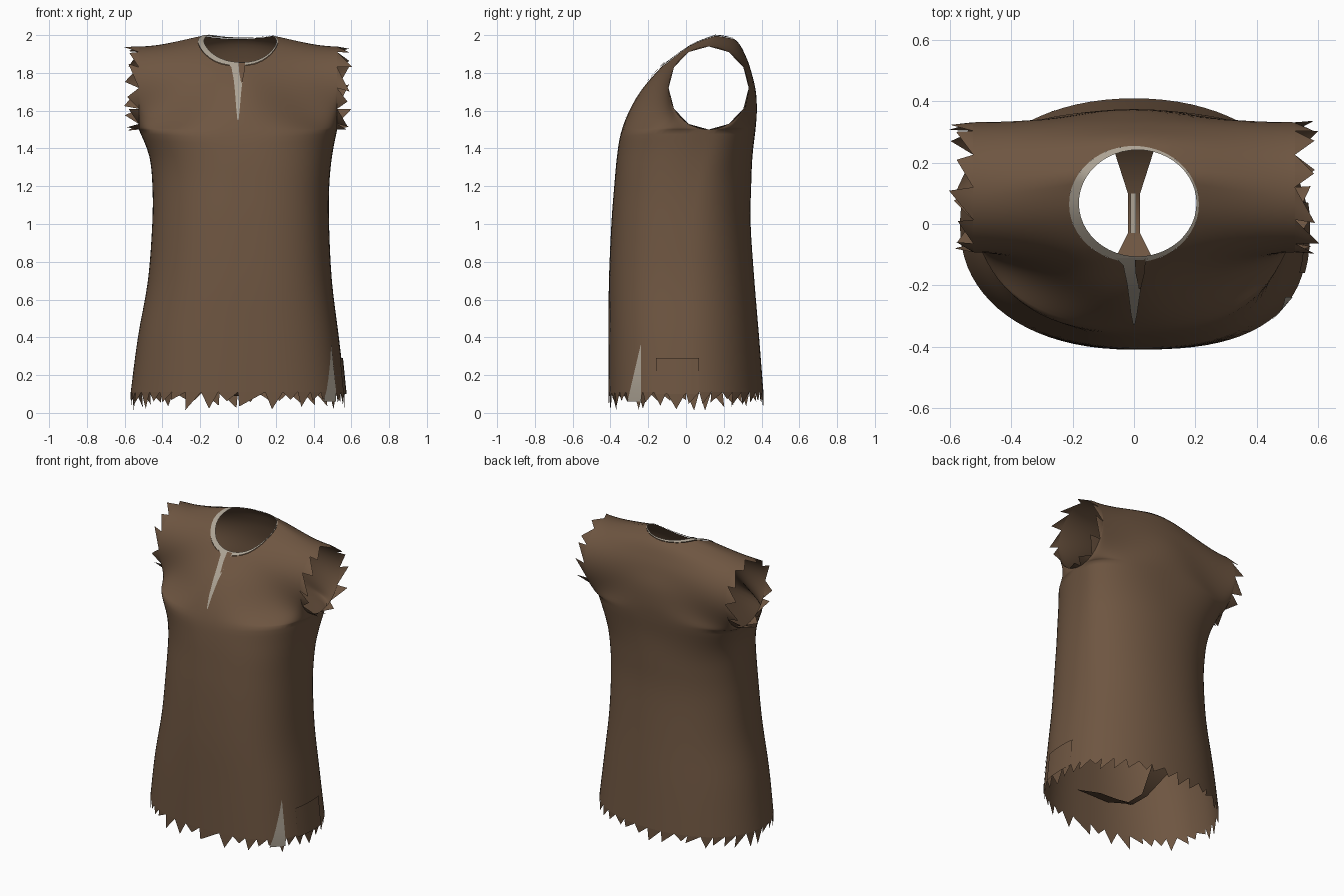
import bpy, bmesh, math, random
from mathutils import Vector
from mathutils.bvhtree import BVHTree

if "Cube" in bpy.data.objects:
    bpy.data.objects.remove(bpy.data.objects["Cube"])

random.seed(4)


def material(name, rgb):
    m = bpy.data.materials.new(name)
    m.diffuse_color = (*rgb, 1)
    m.use_nodes = True
    m.node_tree.nodes["Principled BSDF"].inputs["Base Color"].default_value = m.diffuse_color
    return m


BROWN = material("brown cloth", (0.156, 0.092, 0.053))
LIGHT = material("pale lining", (0.42, 0.37, 0.30))


def make_object(name, bm, mat):
    me = bpy.data.meshes.new(name)
    bm.to_mesh(me)
    bm.free()
    me.materials.append(mat)
    me.shade_smooth()
    ob = bpy.data.objects.new(name, me)
    bpy.context.collection.objects.link(ob)
    return ob


def spline(keys, t):
    """Smooth curve through equally spaced keys."""
    n = len(keys) - 1
    i = min(int(t), n - 1)
    f = t - i
    a, b, c, d = (Vector(keys[max(0, min(n, i + j))]) for j in (-1, 0, 1, 2))
    return 0.5 * (2 * b + (c - a) * f + (2 * a - 5 * b + 4 * c - d) * f * f
                  + (3 * b - a - 3 * c + d) * f ** 3)


def smooth01(x):
    x = max(0, min(1, x))
    return x * x * (3 - 2 * x)


# Side seam (x, y, z, sideways shift) up to the armpit; centre lines (y, z) up to the neck
SEAM = [(.568, 0, .11, 0), (.532, 0, .4, .002), (.487, .01, .7, .01), (.468, .03, 1.0, .014),
        (.468, .06, 1.2, .015), (.484, .09, 1.36, .014), (.525, .12, 1.5, 0)]
FRONT = [(-.41, .11), (-.41, .4), (-.408, .7), (-.395, 1.0), (-.38, 1.2), (-.365, 1.36),
         (-.345, 1.48), (-.30, 1.6), (-.235, 1.71), (-.15, 1.81), (-.06, 1.9), (.05, 1.975), (.17, 2.02)]
BACK = [(.41, .11), (.387, .4), (.362, .7), (.342, 1.0), (.345, 1.2), (.352, 1.36),
        (.368, 1.5), (.375, 1.6), (.37, 1.7), (.35, 1.79), (.32, 1.88), (.268, 1.97), (.17, 2.02)]
COLS, SUB = 20, 4
ROWS = (len(FRONT) - 1) * SUB


def side_point(t, facing):
    if t <= 6:
        return spline(SEAM, t)
    a = math.radians(-90 + (t - 6) * 30)
    return Vector((.525, .12 + facing * .212 * math.cos(a), 1.72 + .22 * math.sin(a), 0))


def panel_point(row, col, facing):
    t = row / SUB
    e = side_point(t, facing)
    cy, cz = spline(FRONT if facing < 0 else BACK, t)
    # squarer cross-section low down, relaxing to a flat shoulder blend
    n = 2.1 if facing > 0 else (2.7 if col > 0 else 2.2)
    n += (2.5 - n) * smooth01((t - 4) / 2)
    n += (2 - n) * smooth01((t - 6.5) / 2.5)
    ang = abs(col) / COLS * math.pi / 2
    s = math.sin(ang) ** (2 / n)
    w = smooth01((t - 5.8) / 3.6)
    ease = s * s * (3 - 2 * s)
    f = (1 - w) * (1 - max(0, math.cos(ang)) ** (2 / n)) + w * ease
    if abs(col) == COLS:
        s = f = ease = 1
    x = math.copysign(e.x * s, col) + e.w
    return Vector((x, cy + (e.y - cy) * f, cz + (e.z - cz) * ease))


# Body cloth: front and back panels joined at seams and shoulders
bm = bmesh.new()
for facing in (-1, 1):
    grid = [[bm.verts.new(panel_point(r, c, facing)) for c in range(-COLS, COLS + 1)]
            for r in range(ROWS + 1)]
    for r in range(ROWS):
        for c in range(2 * COLS):
            q = [grid[r][c], grid[r][c + 1], grid[r + 1][c + 1], grid[r + 1][c]]
            bm.faces.new(q if facing < 0 else q[::-1])
bmesh.ops.remove_doubles(bm, verts=bm.verts, dist=0.0005)
bm.normal_update()
tree = BVHTree.FromBMesh(bm)


def drop(x, y):
    return tree.ray_cast(Vector((x, y, 3)), Vector((0, 0, -1)))[0]


# Neck hole: remove inner faces, then ease the edge onto an oval
NX, NY, NC = .212, .19, .065


def inside(v):
    return v.co.z > 1.6 and (v.co.x / NX) ** 2 + ((v.co.y - NC) / NY) ** 2 < 1


bmesh.ops.delete(bm, geom=[f for f in bm.faces if all(inside(v) for v in f.verts)], context='FACES')
for v in [v for v in bm.verts if inside(v)]:
    a = math.atan2((v.co.y - NC) / NY, v.co.x / NX)
    v.co = drop(NX * math.cos(a), NC + NY * math.sin(a)) or v.co


# Torn edges: sawtooth fringe along a path
def fringe(path, direction, low, high, step):
    d = Vector(direction)
    for i in range(0, len(path) - step, step):
        base = path[i:i + step + 1]
        k = random.uniform(-.2, .6)
        tip = base[0].lerp(base[-1], k) + d * random.uniform(low, high)
        tip.z = max(tip.z, 0.004)
        t = bm.verts.new(tip)
        vs = [bm.verts.new(p) for p in base]
        for a, b in zip(vs, vs[1:]):
            bm.faces.new((b, a, t))


hem = [panel_point(0, c, -1) for c in range(-COLS, COLS + 1)]
hem += [panel_point(0, c, 1) for c in range(COLS - 1, -COLS - 1, -1)]
fringe(hem, (0, 0, -1), .035, .1, 2)
for sx in (-1, 1):
    rim = [panel_point(r, sx * COLS, -1) for r in range(6 * SUB, ROWS + 1)]
    rim += [panel_point(r, sx * COLS, 1) for r in range(ROWS - 1, 6 * SUB - 1, -1)]
    fringe(rim if sx > 0 else rim[::-1], (sx, 0, 0), .05, .08, 4)
make_object("tunic_body", bm, BROWN)


# Strip of quads from pairs of points
def strip(name, pairs, mat, closed=False):
    b = bmesh.new()
    vs = [[b.verts.new(p) for p in pair] for pair in pairs]
    ends = vs[1:] + ([vs[0]] if closed else [])
    for p, q in zip(vs, ends):
        b.faces.new((p[0], p[1], q[1], q[0]))
    return make_object(name, b, mat)


# Pale rim around the neck, widest at the wearer's right and the front
ring = []
for i in range(48):
    a = i / 48 * math.tau
    ca, sa = math.cos(a), math.sin(a)
    o = drop(NX * ca, NC + NY * sa) + Vector((0, 0, .003))
    n = drop(.012 + .192 * ca, .068 + .174 * sa)
    ring.append((o, n))
strip("neck_rim", ring, LIGHT, True)


def on_front(x, z, off=.006):
    return tree.ray_cast(Vector((x, -2, z)), Vector((0, 1, 0)))[0] - Vector((0, off, 0))


def on_right(y, z, off=.005):
    p = tree.ray_cast(Vector((2, y, max(z, .125))), Vector((-1, 0, 0)))[0]
    return Vector((p.x + off, y, z))


# Neck slit with a small folded flap
SLIT = [(1.855, -.06, .045), (1.83, -.035, .034), (1.76, -.022, .024), (1.7, -.016, .017),
        (1.62, -.01, .01), (1.55, -.003, .003)]
strip("neck_slit", [(on_front(a, z), on_front(b, z)) for z, a, b in SLIT], LIGHT)
strip("slit_flap", [(on_front(a, z, .01), on_front(b, z, .01)) for z, a, b in
                    [(1.855, .003, .038), (1.81, .005, .035), (1.75, .016, .022)]], BROWN)

# Tear near the hem and a sewn patch, both on the right side
strip("hem_tear", [(on_right(-.24 - .07 * (.36 - z) / .3, z), on_right(-.238, z))
                   for z in (.36, .3, .24, .18, .12, .06)], LIGHT)
strip("side_patch", [(on_right(-.16 + .23 * i / 6, .1, .009), on_right(-.16 + .23 * i / 6, .29, .009))
                     for i in range(7)], BROWN)

# Narrow sagging strap joining front and back inside the hem
STRAP = [(-.39, .12, .3), (-.2, .1, .2), (-.1, .055, .13), (-.03, .02, .09),
         (.1, .02, .09), (.24, .065, .2), (.37, .12, .33)]
strip("inner_strap", [((-w, y, z), (w, y, z)) for y, w, z in STRAP], BROWN)
strip("strap_stripe", [((-.012, y, .095), (.006, y, .095)) for y in (-.03, .1)], LIGHT)
